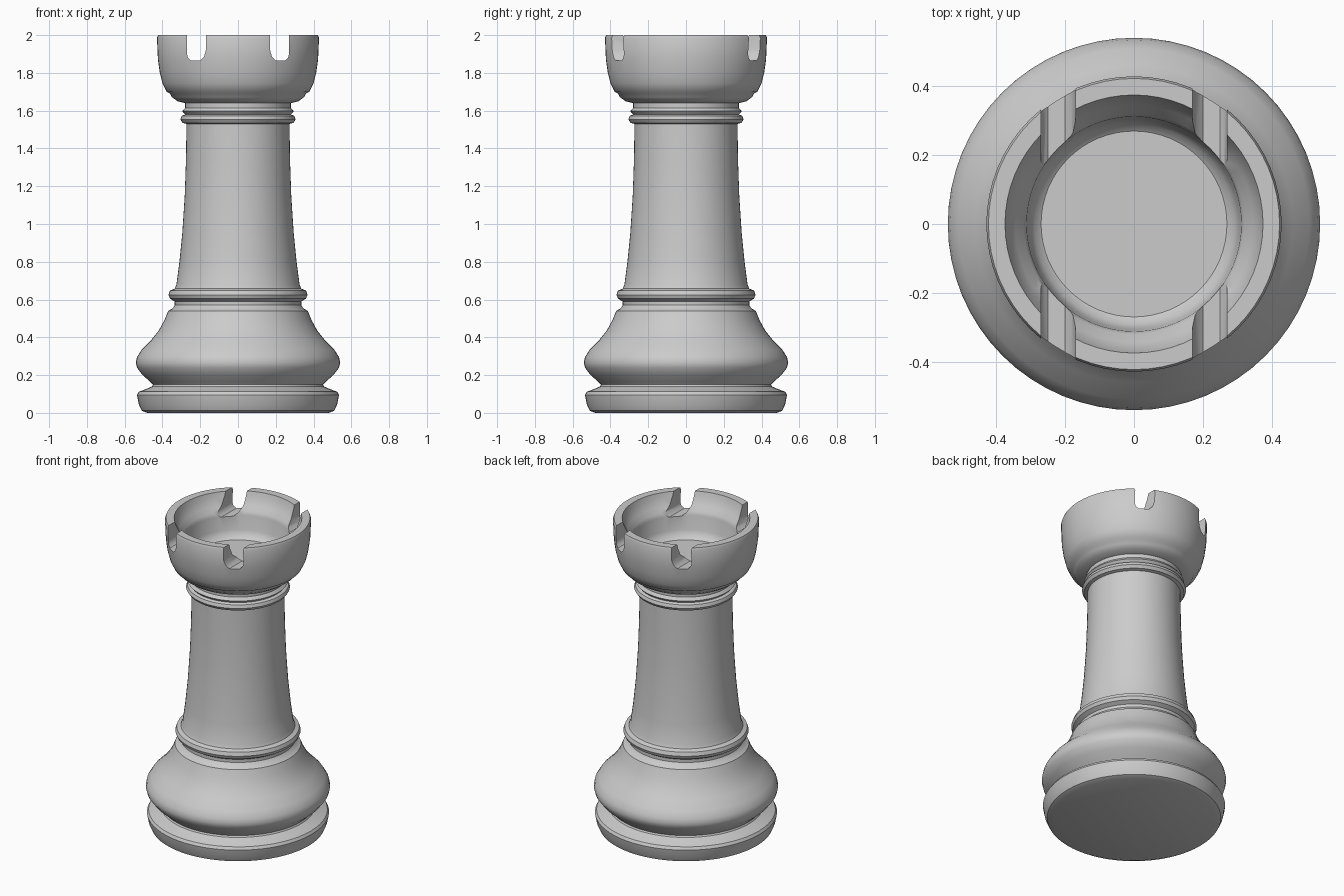
import bpy, bmesh, math

if "Cube" in bpy.data.objects:
    bpy.data.objects.remove(bpy.data.objects["Cube"])

SEGMENTS = 64


def mesh_object(name, bm):
    bmesh.ops.recalc_face_normals(bm, faces=bm.faces)
    mesh = bpy.data.meshes.new(name)
    bm.to_mesh(mesh)
    bm.free()
    obj = bpy.data.objects.new(name, mesh)
    bpy.context.collection.objects.link(obj)
    return obj


def lathe(name, profile):
    """Revolve (radius, z) points around z and cap both ends."""
    bm = bmesh.new()
    rings = []
    for r, z in profile:
        rings.append([bm.verts.new((r * math.cos(2 * math.pi * i / SEGMENTS),
                                    r * math.sin(2 * math.pi * i / SEGMENTS), z))
                      for i in range(SEGMENTS)])
    for a, b in zip(rings, rings[1:]):
        for i in range(SEGMENTS):
            j = (i + 1) % SEGMENTS
            bm.faces.new((a[i], a[j], b[j], b[i]))
    bm.faces.new(rings[0])
    bm.faces.new(rings[-1])
    return mesh_object(name, bm)


def slot_cutter(name, side):
    """Round-bottomed slot running front to back through the crown."""
    outline = [(0.17, 2.1), (0.17, 1.92), (0.18, 1.885), (0.20, 1.865),
               (0.25, 1.865), (0.265, 1.88), (0.27, 1.90), (0.27, 2.1)]
    bm = bmesh.new()
    face = bm.faces.new([bm.verts.new((side * x, -0.6, z)) for x, z in outline])
    ext = bmesh.ops.extrude_face_region(bm, geom=[face])
    moved = [v for v in ext["geom"] if isinstance(v, bmesh.types.BMVert)]
    bmesh.ops.translate(bm, verts=moved, vec=(0, 1.2, 0))
    obj = mesh_object(name, bm)
    obj.hide_render = True
    return obj


# Turned profile: foot, bulge, collar, shaft, neck rings, crown, hollow
foot = [(0.48, 0), (0.51, 0.012), (0.525, 0.045), (0.535, 0.095),
        (0.525, 0.112), (0.49, 0.125), (0.455, 0.14), (0.45, 0.15)]
bulge = [(0.465, 0.165), (0.505, 0.20), (0.535, 0.24), (0.541, 0.265),
         (0.535, 0.295), (0.51, 0.335), (0.46, 0.385), (0.42, 0.435),
         (0.39, 0.49), (0.37, 0.54)]
collar = [(0.348, 0.552), (0.335, 0.57), (0.335, 0.59), (0.36, 0.605),
          (0.368, 0.625), (0.36, 0.648), (0.335, 0.658)]
shaft = [(0.326, 0.68), (0.31, 0.80), (0.295, 0.95), (0.282, 1.15),
         (0.275, 1.35), (0.273, 1.53)]
neck = [(0.293, 1.535), (0.305, 1.553), (0.298, 1.573), (0.28, 1.58),
        (0.295, 1.597), (0.28, 1.615), (0.28, 1.64)]
crown = [(0.32, 1.65), (0.35, 1.672), (0.36, 1.69), (0.378, 1.70),
         (0.40, 1.745), (0.414, 1.80), (0.424, 1.87), (0.429, 1.985),
         (0.423, 2.0)]
hollow = [(0.375, 2.0), (0.368, 1.975), (0.345, 1.92), (0.32, 1.895),
          (0.312, 1.87), (0.305, 1.78), (0.29, 1.745), (0.27, 1.73)]
rook = lathe("rook_body", foot + bulge + collar + shaft + neck + crown + hollow)

# Battlement slots
bpy.context.view_layer.objects.active = rook
rook.select_set(True)
for side in (-1, 1):
    cutter = slot_cutter("slot_cutter", side)
    mod = rook.modifiers.new("slot", "BOOLEAN")
    mod.operation = "DIFFERENCE"
    mod.solver = "EXACT"
    mod.object = cutter
    bpy.ops.object.modifier_apply(modifier=mod.name)
    bpy.data.objects.remove(cutter)

bpy.ops.object.shade_smooth_by_angle(angle=math.radians(35))
